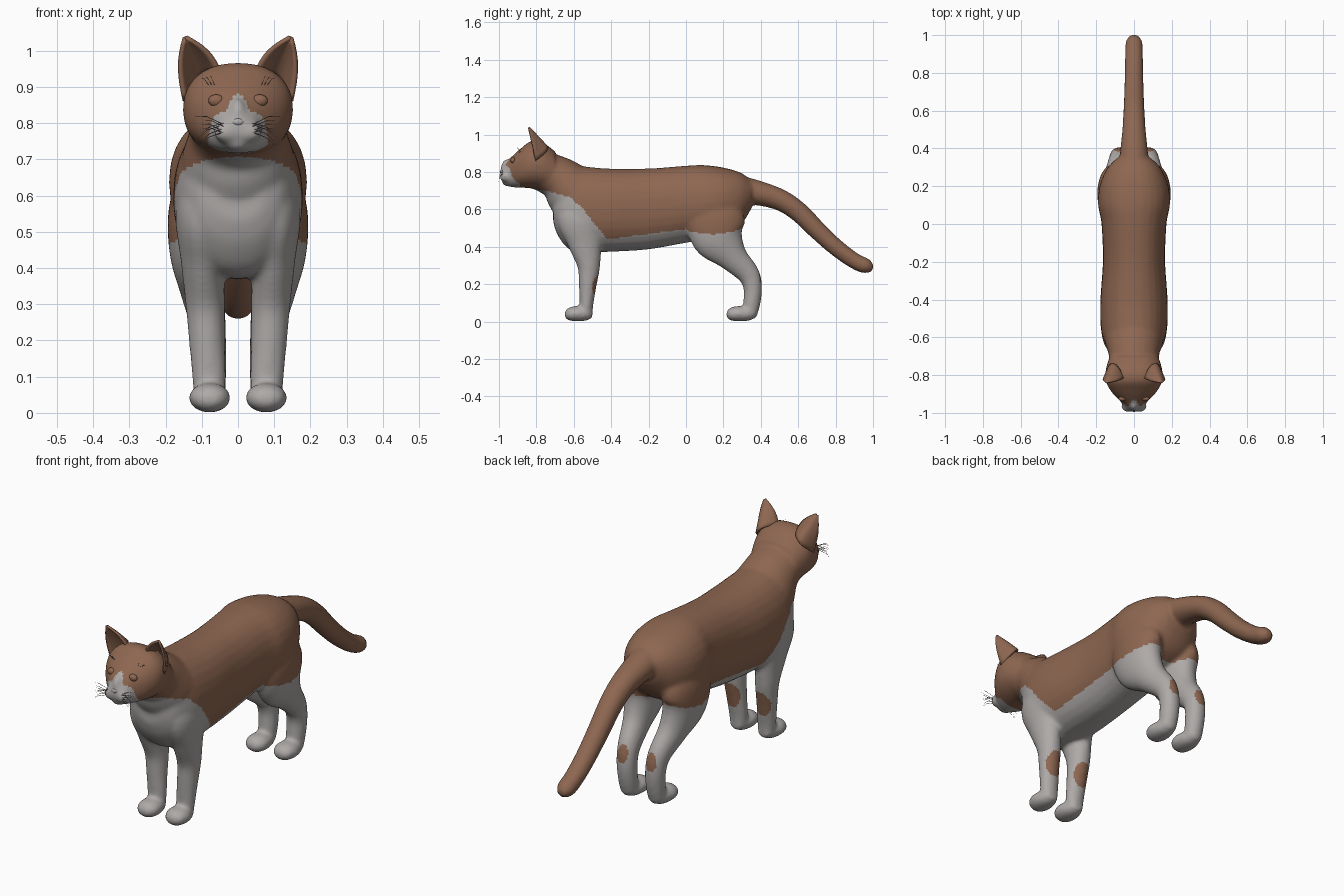
import bpy, bmesh, math, random
from mathutils import Vector
from mathutils.bvhtree import BVHTree

if "Cube" in bpy.data.objects:
    bpy.data.objects.remove(bpy.data.objects["Cube"])

random.seed(4)


def material(name, rgb):
    m = bpy.data.materials.new(name)
    m.diffuse_color = (*rgb, 1)
    m.use_nodes = True
    m.node_tree.nodes["Principled BSDF"].inputs["Base Color"].default_value = m.diffuse_color
    return m


brown = material("brown_fur", (0.27, 0.135, 0.082))
white = material("white_fur", (0.42, 0.40, 0.39))
dark = material("whisker_grey", (0.12, 0.10, 0.09))


def new_object(name, bm, mats):
    me = bpy.data.meshes.new(name)
    bm.to_mesh(me)
    bm.free()
    for m in mats:
        me.materials.append(m)
    for p in me.polygons:
        p.use_smooth = True
    ob = bpy.data.objects.new(name, me)
    bpy.context.collection.objects.link(ob)
    return ob


def spline(rows, steps=5):
    """Catmull-Rom interpolation of section rows."""
    out = []
    for i in range(len(rows) - 1):
        p0, p1, p2, p3 = (rows[max(i - 1, 0)], rows[i], rows[i + 1],
                          rows[min(i + 2, len(rows) - 1)])
        for k in range(steps):
            t = k / steps
            out.append([0.5 * (2 * b + (c - a) * t + (2 * a - 5 * b + 4 * c - d) * t * t
                               + (3 * b - a - 3 * c + d) * t ** 3)
                        for a, b, c, d in zip(p0, p1, p2, p3)])
    return out + [list(rows[-1])]


def tube(bm, rows, mirror=1, upright=False, power=2.0, n=28):
    """Loft elliptical sections (x, y, z, half width, half depth)."""
    rows = spline(rows)
    rings = []
    for i, (x, y, z, rx, rn) in enumerate(rows):
        a, b = rows[max(i - 1, 0)], rows[min(i + 1, len(rows) - 1)]
        d = Vector((b[1] - a[1], b[2] - a[2])).normalized()
        ny, nz = (0, 1) if upright else (-d.y, d.x)
        ring = []
        for k in range(n):
            c, s = math.cos(2 * math.pi * k / n), math.sin(2 * math.pi * k / n)
            c = math.copysign(abs(c) ** (2 / power), c)
            s = math.copysign(abs(s) ** (2 / power), s)
            ring.append(bm.verts.new((mirror * (x + rx * c), y + ny * rn * s, z + nz * rn * s)))
        rings.append(ring)
    for r, q in zip(rings, rings[1:]):
        for k in range(n):
            bm.faces.new((r[k], r[(k + 1) % n], q[(k + 1) % n], q[k]))
    bm.faces.new(rings[0])
    bm.faces.new(rings[-1])


def ball(bm, center, size):
    vs = bmesh.ops.create_uvsphere(bm, u_segments=20, v_segments=12, radius=1)["verts"]
    for v in vs:
        v.co = Vector(center) + Vector(a * b for a, b in zip(v.co, size))


bm = bmesh.new()
# torso
tube(bm, [(0, -.71, .60, .07, .07), (0, -.685, .61, .12, .15), (0, -.63, .615, .155, .225),
          (0, -.55, .60, .176, .23), (0, -.4, .595, .178, .222), (0, -.2, .602, .165, .216),
          (0, 0, .627, .172, .206), (0, .1, .636, .19, .20), (0, .2, .643, .182, .18),
          (0, .29, .655, .145, .142), (0, .35, .68, .09, .075)], upright=True, power=2.2)
# neck
tube(bm, [(0, -.82, .82, .13, .10), (0, -.69, .77, .134, .118), (0, -.60, .69, .158, .155),
          (0, -.48, .60, .165, .19)])
# head
tube(bm, [(0, -.992, .79, .022, .022), (0, -.975, .785, .045, .045), (0, -.945, .795, .066, .072),
          (0, -.92, .805, .092, .088), (0, -.88, .822, .126, .106), (0, -.83, .838, .149, .126),
          (0, -.77, .833, .150, .126), (0, -.70, .80, .128, .11)], upright=True, power=2.25)
# muzzle pads, nose bridge and chin
for s in (1, -1):
    ball(bm, (s * .03, -.965, .775), (.038, .032, .03))
ball(bm, (0, -.955, .825), (.024, .035, .045))
ball(bm, (0, -.955, .742), (.034, .027, .02))
# tail
tube(bm, [(0, .27, .70, .08, .085), (0, .37, .69, .075, .068), (0, .50, .652, .062, .058),
          (0, .60, .588, .056, .054), (0, .70, .490, .052, .050), (0, .80, .398, .049, .046),
          (0, .90, .325, .047, .043), (0, .965, .296, .044, .040), (0, 1.0, .285, .02, .018)])
for s in (1, -1):
    # front legs and paws
    tube(bm, [(.10, -.53, .68, .05, .09), (.105, -.555, .55, .068, .13), (.098, -.54, .42, .06, .093),
              (.091, -.52, .30, .054, .062), (.086, -.525, .20, .050, .048),
              (.08, -.532, .10, .047, .038), (.078, -.535, .03, .042, .034)], s)
    tube(bm, [(.078, -.648, .038, .022, .015), (.078, -.63, .04, .046, .033),
              (.078, -.59, .042, .058, .041), (.078, -.54, .04, .048, .037),
              (.078, -.50, .04, .025, .02)], s, upright=True)
    # hind legs and paws
    tube(bm, [(.105, .15, .66, .06, .10), (.112, .155, .56, .08, .155), (.112, .175, .45, .078, .143),
              (.10, .25, .345, .062, .082), (.085, .333, .255, .051, .060),
              (.08, .357, .18, .048, .050), (.078, .352, .10, .046, .046),
              (.078, .342, .035, .042, .038)], s)
    tube(bm, [(.078, .217, .038, .022, .015), (.078, .235, .04, .046, .033),
              (.078, .275, .042, .057, .041), (.078, .33, .04, .048, .037),
              (.078, .375, .04, .025, .02)], s, upright=True)
body = new_object("body", bm, [])

# fuse the lofts into one soft skin
rem = body.modifiers.new("fuse", 'REMESH')
rem.mode = 'VOXEL'
rem.voxel_size = 0.0095
smo = body.modifiers.new("soften", 'SMOOTH')
smo.factor, smo.iterations = 0.5, 9
dg = bpy.context.evaluated_depsgraph_get()
skin = bpy.data.meshes.new_from_object(body.evaluated_get(dg))
body.modifiers.clear()
body.data = skin
skin.materials.clear()
skin.materials.append(brown)
skin.materials.append(white)

# coat pattern: height of the brown/white border along the body
BORDER = [(-1, .722), (-.88, .715), (-.75, .70), (-.62, .665), (-.55, .60), (-.47, .50), (-.42, .44),
          (0, .495), (.02, .48), (.15, .465), (.25, .48), (.35, .515), (.5, .515)]
BLAZE = [(.70, .10), (.735, .085), (.80, .074), (.825, .062), (.832, .032), (.877, .014), (.88, 0), (2, 0)]


def lookup(table, v):
    for (a, fa), (b, fb) in zip(table, table[1:]):
        if a <= v <= b:
            return fa + (fb - fa) * (v - a) / (b - a)
    return table[0][1] if v < table[0][0] else table[-1][1]


def is_brown(c, n):
    x, y, z = abs(c.x), c.y, c.z
    if y > .43:
        return True
    if y < -.89 and x < lookup(BLAZE, z):
        return False
    if z > lookup(BORDER, y):
        return True
    if n.y > .1 and z < .32:  # patches on the backs of the legs
        if -.52 < y < 0:
            return ((x - .086) / .042) ** 2 + ((z - .2) / .065) ** 2 < 1
        return y > .36 and ((x - .08) / .028) ** 2 + ((z - .235) / .045) ** 2 < 1
    return False


for p in skin.polygons:
    p.use_smooth = True
    p.material_index = 0 if is_brown(p.center, p.normal) else 1

tree = BVHTree.FromPolygons([v.co for v in skin.vertices], [p.vertices[:] for p in skin.polygons])


def face_point(x, z):
    hit = tree.ray_cast(Vector((x, -2, z)), Vector((0, 1, 0)))[0]
    return hit if hit else Vector((x, -.93, z))


for s, side in ((1, "right"), (-1, "left")):
    # ears: curved shells open to the front
    bm = bmesh.new()
    inner, outer, tip = Vector((.052, -.815, .945)), Vector((.147, -.805, .86)), Vector((.147, -.843, 1.04))
    nu, nt, grid = 12, 8, []
    for j in range(nt + 1):
        t = j / nt * .96
        row = []
        for i in range(nu + 1):
            u = 2 * i / nu - 1
            base = inner.lerp(outer, (u + 1) / 2) + Vector((.012, .07, .025)) * (1 - u * u)
            co = base.lerp(tip, t) + Vector((u * .014, 0, .006)) * math.sin(math.pi * t) * abs(u)
            row.append(bm.verts.new((s * co.x, co.y, co.z)))
        grid.append(row)
    for r, q in zip(grid, grid[1:]):
        for i in range(nu):
            bm.faces.new((r[i], r[i + 1], q[i + 1], q[i]))
    ear = new_object(side + "_ear", bm, [brown])
    sol = ear.modifiers.new("thickness", 'SOLIDIFY')
    sol.thickness, sol.offset = .011, 0

    # eyes
    bm = bmesh.new()
    e = face_point(s * .06, .862)
    ball(bm, (e.x, e.y + .004, e.z), (.022, .014, .017))
    new_object(side + "_eye", bm, [brown])

    # whiskers and brow hairs: thin tapered blades
    bm = bmesh.new()
    hairs = [(.04 + .006 * (k % 3), .775 + .008 * (k % 4), .10 + .02 * random.random(),
              .735 + .012 * k) for k in range(8)]
    hairs += [(.065 + .008 * k, .905, .08 + .012 * k, .93 - .004 * k) for k in range(3)]
    for x0, z0, x1, z1 in hairs:
        a = face_point(s * x0, z0)
        b = Vector((s * x1, a.y - .008, z1))
        mid = a.lerp(b, .55) + Vector((0, -.006, .008))
        w = Vector((0, 0, .0011))
        v = [bm.verts.new(c) for c in (a - w, mid - w, b, mid + w, a + w)]
        bm.faces.new(v)
    new_object(side + "_whiskers", bm, [dark])

# nose
bm = bmesh.new()
n = face_point(0, .803)
ball(bm, (0, n.y + .006, .803), (.017, .010, .011))
new_object("nose", bm, [white])
